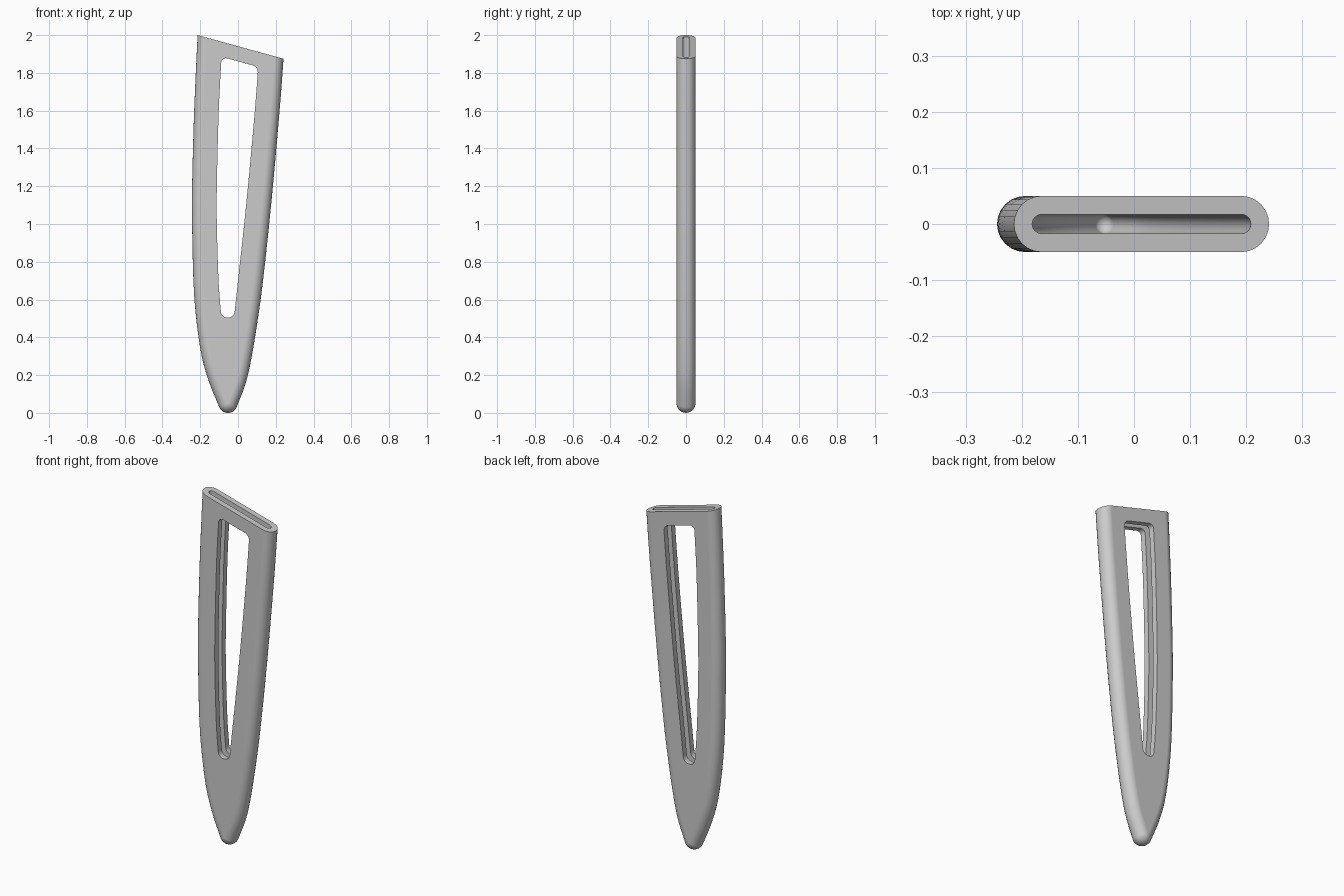
import bpy, bmesh, math
from mathutils import Vector

cube = bpy.data.objects.get("Cube")
if cube:
    bpy.data.objects.remove(cube, do_unlink=True)

# Centre lines of the rounded edges (x, z): left side down to the tip, right side back up
LEFT = [(-.158, 2.15), (-.164, 2), (-.182, 1.6), (-.193, 1.2), (-.193, 1), (-.186, .7),
        (-.171, .5), (-.143, .31), (-.104, .175), (-.053, .05)]
RIGHT = [(-.053, .05), (-.006, .175), (.024, .31), (.055, .5), (.082, .7), (.125, 1.1),
         (.17, 1.6), (.191, 1.88), (.208, 2.15)]
# Window sides, from corner to corner
WINDOW_LEFT = [(-.087, 1.885), (-.102, 1.6), (-.112, 1.2), (-.112, 1), (-.103, .7), (-.088, .505)]
WINDOW_RIGHT = [(-.021, .505), (.0, .7), (.043, 1.1), (.085, 1.55), (.107, 1.832)]


def spline(points, steps=6):
    """Smooth curve through the points."""
    p = [Vector(q) for q in points]
    p = [2 * p[0] - p[1]] + p + [2 * p[-1] - p[-2]]
    out = []
    for a, b, c, d in zip(p, p[1:], p[2:], p[3:]):
        for i in range(steps):
            t = i / steps
            out.append(b + (c - a) * t / 2 + (a - 2.5 * b + 2 * c - d / 2) * t * t
                       + (1.5 * (b - c) + (d - a) / 2) * t ** 3)
    return out + [p[-2]]


def with_normals(path):
    result = []
    for i, p in enumerate(path):
        t = (path[min(i + 1, len(path) - 1)] - path[max(i - 1, 0)]).normalized()
        result.append((p, Vector((t.y, -t.x))))
    return result


def make_object(name, bm):
    bmesh.ops.recalc_face_normals(bm, faces=bm.faces[:])
    mesh = bpy.data.meshes.new(name)
    bm.to_mesh(mesh)
    bm.free()
    obj = bpy.data.objects.new(name, mesh)
    bpy.context.collection.objects.link(obj)
    return obj


def rounded_blade(name, radius, trim=False, rings=12):
    """Blade of thickness 2 * radius with fully rounded edges."""
    left, right = with_normals(spline(LEFT)), with_normals(spline(RIGHT))
    a0 = math.atan2(left[-1][1].y, left[-1][1].x) % math.tau
    a1 = math.atan2(right[0][1].y, right[0][1].x) % math.tau
    angles = [a0 + (a1 - a0) * k / 12 for k in range(1, 12)]
    tip = [(left[-1][0], Vector((math.cos(a), math.sin(a)))) for a in angles]
    outline = left + tip + right
    bm = bmesh.new()
    rows = []
    for i in range(rings + 1):
        a = math.pi * (i / rings - .5)
        row = []
        for p, n in outline:
            q = p + n * radius * math.cos(a)
            row.append(bm.verts.new((q.x, radius * math.sin(a), q.y)))
        rows.append(row)
    for lower, upper in zip(rows, rows[1:]):
        for j in range(len(outline) - 1):
            bm.faces.new((lower[j], lower[j + 1], upper[j + 1], upper[j]))
    bm.faces.new(rows[0])
    bm.faces.new(rows[-1])
    bm.faces.new([r[0] for r in rows] + [r[-1] for r in reversed(rows)])
    bmesh.ops.remove_doubles(bm, verts=bm.verts[:], dist=1e-5)
    if trim:  # slanted flat mouth
        bmesh.ops.bisect_plane(bm, geom=bm.verts[:] + bm.edges[:] + bm.faces[:],
                               plane_co=(-.214, 0, 2), plane_no=(.125, 0, .454), clear_outer=True)
        bmesh.ops.holes_fill(bm, edges=[e for e in bm.edges if e.is_boundary], sides=0)
    return make_object(name, bm)


def window_block():
    left, right = spline(WINDOW_LEFT), spline(WINDOW_RIGHT)
    bm = bmesh.new()
    verts = [bm.verts.new((p.x, -.2, p.y)) for p in left + right]
    bm.faces.new(verts)
    n = len(left)
    corners = [verts[0], verts[n - 1], verts[n], verts[-1]]
    bmesh.ops.bevel(bm, geom=corners, offset=.03, segments=6, profile=.5, affect='VERTICES')
    grown = bmesh.ops.extrude_face_region(bm, geom=bm.faces[:])
    moved = [g for g in grown["geom"] if isinstance(g, bmesh.types.BMVert)]
    bmesh.ops.translate(bm, verts=moved, vec=(0, .4, 0))
    return make_object("window_cutter", bm)


def cut(obj, cutter):
    cutter.hide_render = True
    mod = obj.modifiers.new("cut", 'BOOLEAN')
    mod.operation, mod.solver, mod.object = 'DIFFERENCE', 'EXACT', cutter
    bpy.ops.object.modifier_apply(modifier=mod.name)
    bpy.data.objects.remove(cutter, do_unlink=True)


# Hollow sheath with a long window through both faces
sheath = rounded_blade("sheath", .05, trim=True)
cavity = rounded_blade("cavity_cutter", .017)
window = window_block()
for o in bpy.context.selected_objects:
    o.select_set(False)
bpy.context.view_layer.objects.active = sheath
sheath.select_set(True)
cut(sheath, cavity)
cut(sheath, window)

# Plain grey finish
grey = bpy.data.materials.new("light_grey")
grey.use_nodes = True
colour = (.6, .6, .6, 1)
grey.diffuse_color = colour
grey.node_tree.nodes["Principled BSDF"].inputs["Base Color"].default_value = colour
sheath.data.materials.clear()
sheath.data.materials.append(grey)
for f in sheath.data.polygons:
    f.material_index = 0

bpy.ops.object.shade_smooth_by_angle(angle=math.radians(35))
weighted = sheath.modifiers.new("even_shading", 'WEIGHTED_NORMAL')
weighted.keep_sharp = True
